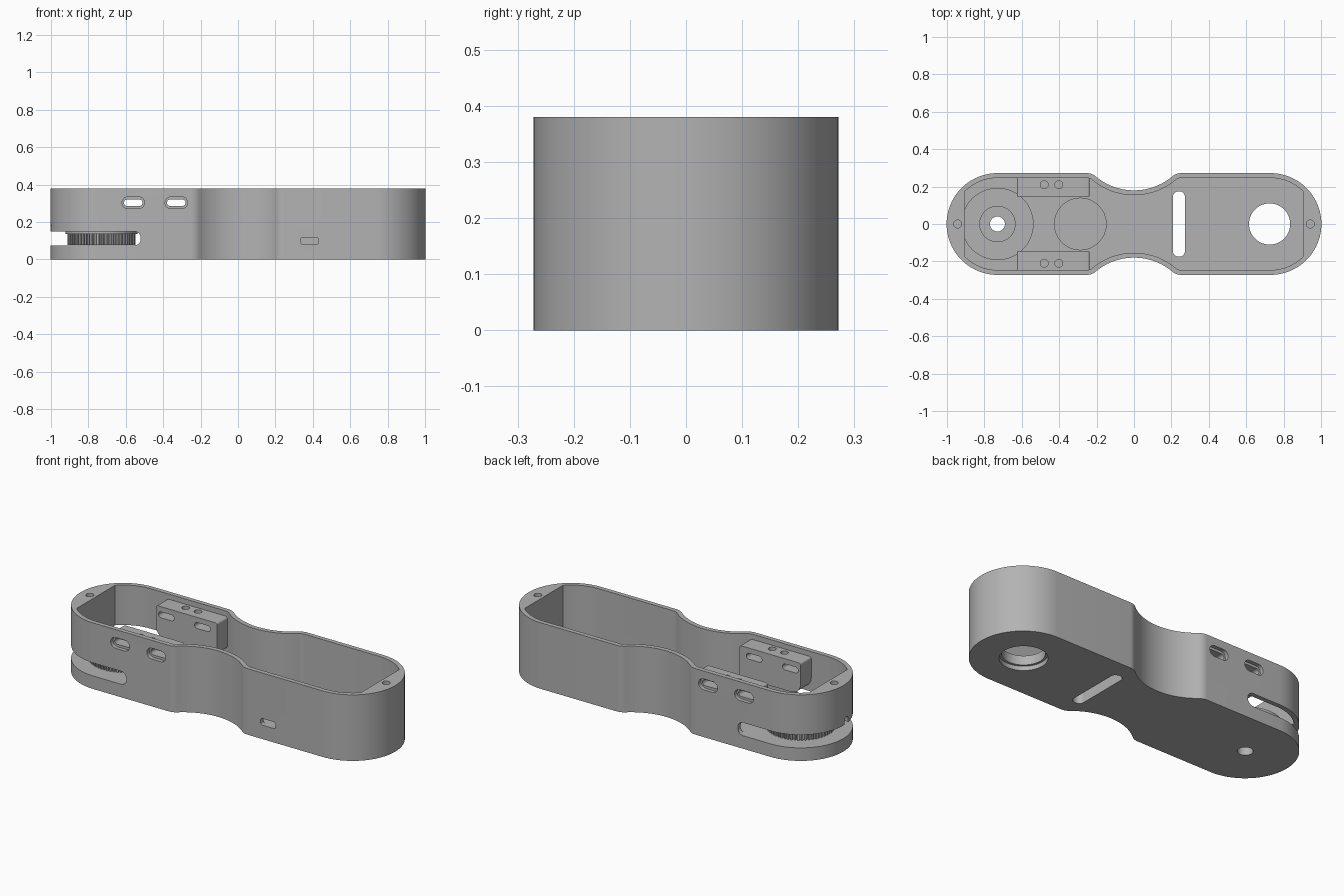
import bpy, bmesh, math
from math import sin, cos, pi, radians

cube = bpy.data.objects.get("Cube")
if cube:
    bpy.data.objects.remove(cube, do_unlink=True)

grey = bpy.data.materials.new("plain_grey")
grey.use_nodes = True
colour = (0.45, 0.45, 0.45, 1)
grey.diffuse_color = colour
grey.node_tree.nodes["Principled BSDF"].inputs["Base Color"].default_value = colour

HEIGHT, FLOOR, WALL = 0.38, 0.078, 0.026
END_X, END_R = 0.73, 0.272


def prism(name, pts, lo, hi, axis="z"):
    """Extrude a closed 2D profile along an axis."""
    place = {"z": lambda u, v, w: (u, v, w),
             "y": lambda u, v, w: (u, w, v),
             "x": lambda u, v, w: (w, u, v)}[axis]
    bm = bmesh.new()
    base = bm.faces.new([bm.verts.new(place(u, v, lo)) for u, v in pts])
    new = bmesh.ops.extrude_face_region(bm, geom=[base])["geom"]
    shift = place(0, 0, hi - lo)
    bmesh.ops.translate(bm, vec=shift, verts=[g for g in new if isinstance(g, bmesh.types.BMVert)])
    bmesh.ops.recalc_face_normals(bm, faces=bm.faces)
    mesh = bpy.data.meshes.new(name)
    bm.to_mesh(mesh)
    bm.free()
    mesh.materials.append(grey)
    obj = bpy.data.objects.new(name, mesh)
    bpy.context.collection.objects.link(obj)
    return obj


def arc(cx, cy, r, a0, a1, n=24):
    return [(cx + r * cos(a0 + (a1 - a0) * i / n), cy + r * sin(a0 + (a1 - a0) * i / n))
            for i in range(n + 1)]


def circle(cx, cy, r, n=64):
    return arc(cx, cy, r, 0, 2 * pi, n)[:-1]


def stadium(cx, cy, w, h):
    r = min(w, h) / 2
    dx, dy = w / 2 - r, h / 2 - r
    turn = 0 if dx > 0 else pi / 2
    return (arc(cx + dx, cy + dy, r, turn - pi / 2, turn + pi / 2, 16)
            + arc(cx - dx, cy - dy, r, turn + pi / 2, turn + 3 * pi / 2, 16))


def rounded(x0, x1, y0, y1, radii):
    """Rectangle with corner radii: upper right, upper left, lower left, lower right."""
    corners = [(x1, y1, -1, -1), (x0, y1, 1, -1), (x0, y0, 1, 1), (x1, y0, -1, 1)]
    pts = []
    for i, ((x, y, sx, sy), r) in enumerate(zip(corners, radii)):
        pts += arc(x + sx * r, y + sy * r, r, i * pi / 2, (i + 1) * pi / 2, 8) if r else [(x, y)]
    return pts


def outline(inset, chord=None):
    """Waisted body outline; chord flattens both ends at that x."""
    r = END_R - inset
    start = math.acos((chord - END_X) / r) if chord else 0
    waist_r, waist_y, fillet = 0.32, 0.50, 0.07
    fy = END_R - fillet
    fx = math.sqrt((waist_r + fillet) ** 2 - (waist_y - fy) ** 2)
    lean = math.atan2(waist_y - fy, -fx)
    quarter = arc(END_X, 0, r, start, pi / 2)
    quarter += arc(fx, fy, fillet - inset, pi / 2, lean, 10)
    quarter += arc(0, waist_y, waist_r + inset, lean - pi, -pi / 2, 16)[1:]
    half = quarter + [(-x, y) for x, y in reversed(quarter[:-1])]
    lower = [(x, -y) for x, y in reversed(half)]
    return half + lower if chord else half + lower[1:-1]


def cut(obj, *cutters):
    bpy.context.view_layer.objects.active = obj
    for c in cutters:
        c.hide_render = True
        mod = obj.modifiers.new("cut", "BOOLEAN")
        mod.operation, mod.solver, mod.object = "DIFFERENCE", "EXACT", c
        bpy.ops.object.modifier_apply(modifier=mod.name)
        bpy.data.objects.remove(c, do_unlink=True)


def hole(x, y, r, lo, hi):
    return prism("cutter", circle(x, y, r), lo, hi)


SLOTS_X, SLOT_Z = (-0.56, -0.33), 0.303

# Hollow body with solid ends
body = prism("body", outline(0), 0, HEIGHT)
cut(body, prism("cutter", outline(WALL, 0.905), FLOOR, 0.5))

# Thumbwheel opening around one end, with a small notch above it
cut(body,
    prism("cutter", rounded(-1.1, -0.52, 0.075, 0.15, (0.035, 0, 0, 0.035)), -0.4, 0.4, "y"),
    prism("cutter", stadium(-0.03, 0.16, 0.04, 0.06), -1.1, -0.95, "x"))

# Floor openings: shaft hole, stepped round hole, long slot, shallow round seat
cut(body,
    hole(-END_X, 0, 0.04, -0.1, 0.2),
    hole(END_X - 0.005, 0, 0.11, -0.1, 0.2),
    hole(END_X - 0.005, 0, 0.123, -0.1, 0.025),
    prism("cutter", rounded(0.208, 0.272, -0.175, 0.175, (0.03,) * 4), -0.1, 0.2),
    hole(-0.287, 0, 0.138, 0.055, 0.2))

# Screw holes in the ends, and side slots
for side in (-1, 1):
    cut(body, hole(side * 0.943, 0, 0.021, 0.26, 0.5))
for x in SLOTS_X:
    cut(body, prism("cutter", stadium(x, SLOT_Z, 0.12, 0.062), -0.4, 0.4, "y"))
cut(body, prism("cutter", rounded(0.335, 0.43, 0.08, 0.118, (0.012,) * 4), -0.4, -0.2, "y"))

# Mounting blocks on the two inner walls
parts = [body]
for side, label in ((1, "back"), (-1, "front")):
    lo, hi = sorted((side * 0.148, side * 0.25))
    block = prism(label + "_mount_block",
                  rounded(-0.625, -0.237, 0.17, 0.35, (0.012, 0.012, 0.06, 0.012)), lo, hi, "y")
    for x in SLOTS_X:
        cut(block, prism("cutter", stadium(x, SLOT_Z, 0.1, 0.034), -0.4, 0.4, "y"))
    for x in (-0.48, -0.402):
        cut(block, hole(x, side * 0.21, 0.021, 0.325, 0.5))
    parts.append(block)

# Knurled thumbwheel with flange and hub
TEETH = 60
knurl = []
for i in range(TEETH):
    for step, r in ((0, 0.182), (0.45, 0.182), (0.55, 0.17), (0.9, 0.17)):
        a = 2 * pi * (i + step) / TEETH
        knurl.append((-END_X + r * cos(a), r * sin(a)))
wheel = [prism("thumbwheel", knurl, 0.076, 0.136),
         prism("wheel_flange", circle(-END_X, 0, 0.193), 0.135, 0.149),
         prism("wheel_hub", circle(-END_X, 0, 0.097), 0.148, 0.165)]
for part in wheel:
    cut(part, hole(-END_X, 0, 0.04, 0, 0.3))
parts += wheel

# Smooth curved walls, keep edges crisp
for obj in parts:
    bpy.ops.object.select_all(action="DESELECT")
    obj.select_set(True)
    bpy.context.view_layer.objects.active = obj
    bpy.ops.object.shade_smooth_by_angle(angle=radians(25))
